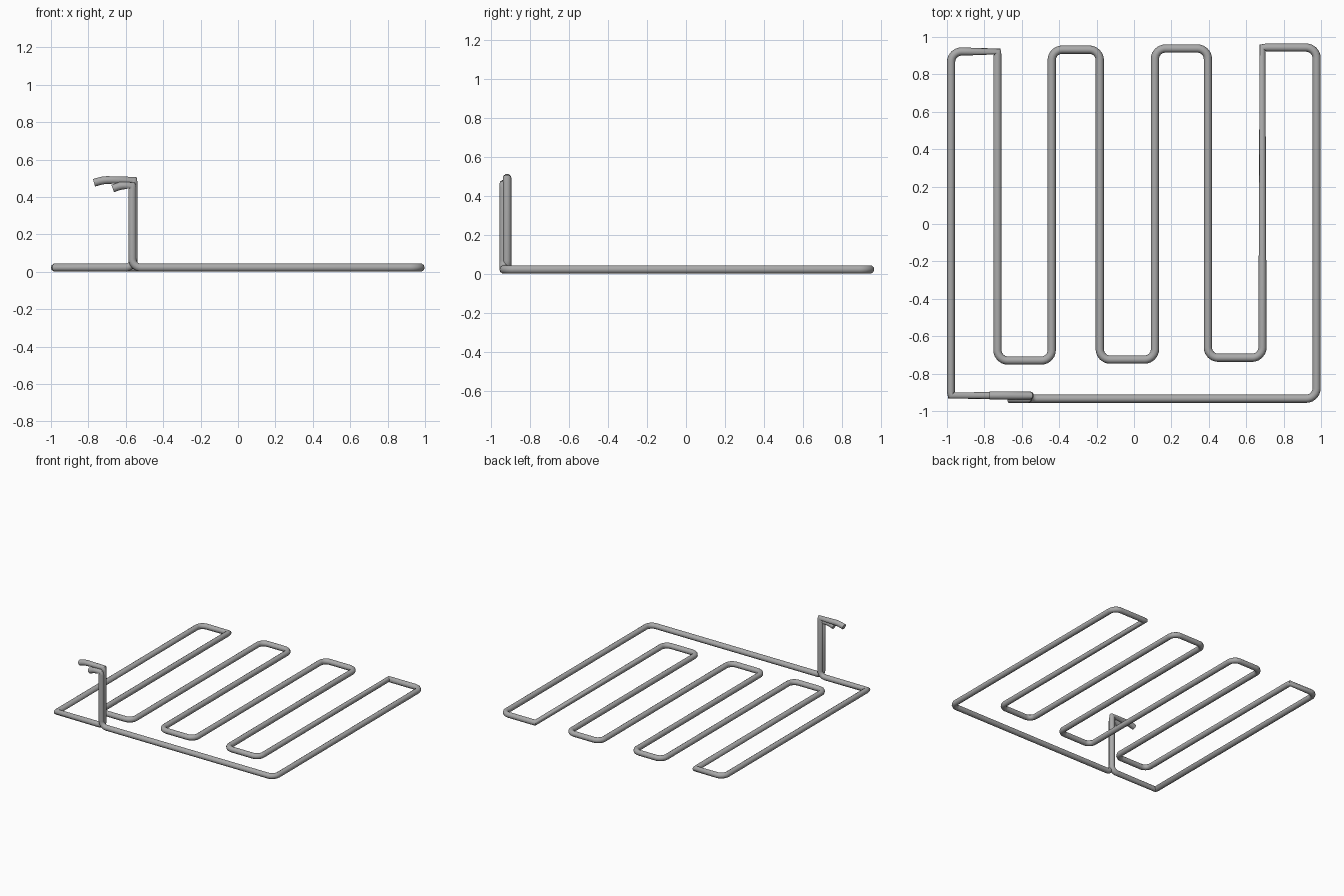
import bpy
from mathutils import Vector

if "Cube" in bpy.data.objects:
    bpy.data.objects.remove(bpy.data.objects["Cube"], do_unlink=True)

RADIUS = 0.022
FLOOR = 0.0225
BEND = 0.055

metal = bpy.data.materials.new("grey_metal")
metal.use_nodes = True
colour = (0.4, 0.4, 0.4, 1)
metal.diffuse_color = colour
metal.node_tree.nodes["Principled BSDF"].inputs["Base Color"].default_value = colour


def rounded(corners, steps=6):
    """Round each corner by its radius; radius 0 keeps a pinched mitre."""
    points = [Vector(corners[0][0])]
    for i in range(1, len(corners) - 1):
        p, r = Vector(corners[i][0]), corners[i][1]
        before = (Vector(corners[i - 1][0]) - p).normalized()
        after = (Vector(corners[i + 1][0]) - p).normalized()
        if r == 0:
            points += [p, p + after * 0.02]
            continue
        a, b = p + before * r, p + after * r
        if before.angle(after) < 2.2:          # circular arc for square bends
            centre = a + b - p
            for s in range(steps + 1):
                t = s / steps
                d = (a - centre).lerp(b - centre, t).normalized()
                points.append(centre + d * r)
        else:                                   # gentle bend
            points += [a, a.lerp(p, 0.5).lerp(p.lerp(b, 0.5), 0.5), b]
    points.append(Vector(corners[-1][0]))
    return points


def tube(name, corners):
    points = rounded(corners)
    curve = bpy.data.curves.new(name, 'CURVE')
    curve.dimensions = '3D'
    curve.bevel_depth = RADIUS
    curve.bevel_resolution = 3
    curve.use_fill_caps = True
    spline = curve.splines.new('POLY')
    spline.points.add(len(points) - 1)
    for q, p in zip(spline.points, points):
        q.co = (*p, 1)
    obj = bpy.data.objects.new(name, curve)
    bpy.context.collection.objects.link(obj)
    curve.materials.append(metal)
    bpy.ops.object.select_all(action='DESELECT')
    obj.select_set(True)
    bpy.context.view_layer.objects.active = obj
    bpy.ops.object.convert(target='MESH')
    bpy.ops.object.shade_smooth_by_angle(angle=0.9)
    return obj


def flat(x, y, r=BEND):
    return ((x, y, FLOOR), r)


# Rear terminal, its riser and the left side of the loop
BACK_Y = -0.917
path = [((-0.77, BACK_Y, 0.476), 0), ((-0.72, BACK_Y, 0.49), 0.02),
        ((-0.557, BACK_Y, 0.492), 0), ((-0.557, BACK_Y, FLOOR), 0.045),
        flat(-0.978, BACK_Y, 0)]

# Serpentine: straight runs joined by alternating back and front bends
columns = [-0.978, -0.73, -0.44, -0.183, 0.112, 0.395, 0.687, 0.976]
back = [0.922, 0.932, 0.938, 0.943]
front = [-0.73, -0.725, -0.715]
for i in range(4):
    left, right = columns[2 * i], columns[2 * i + 1]
    path += [flat(left, back[i], 0 if i == 3 else BEND),
             flat(right, back[i], 0 if i == 0 else BEND)]
    if i < 3:
        path += [flat(right, front[i]), flat(columns[2 * i + 2], front[i])]
path += [flat(0.976, -0.934), flat(0.2, -0.934)]
tube("heating_loop", path)

# Front terminal, its riser and the front run
FRONT_Y = -0.934
tube("front_run_and_terminal", [
    ((-0.67, FRONT_Y, 0.445), 0), ((-0.63, FRONT_Y, 0.46), 0.015),
    ((-0.565, FRONT_Y, 0.462), 0), ((-0.565, FRONT_Y, FLOOR), 0.045),
    flat(0.2, FRONT_Y)])
